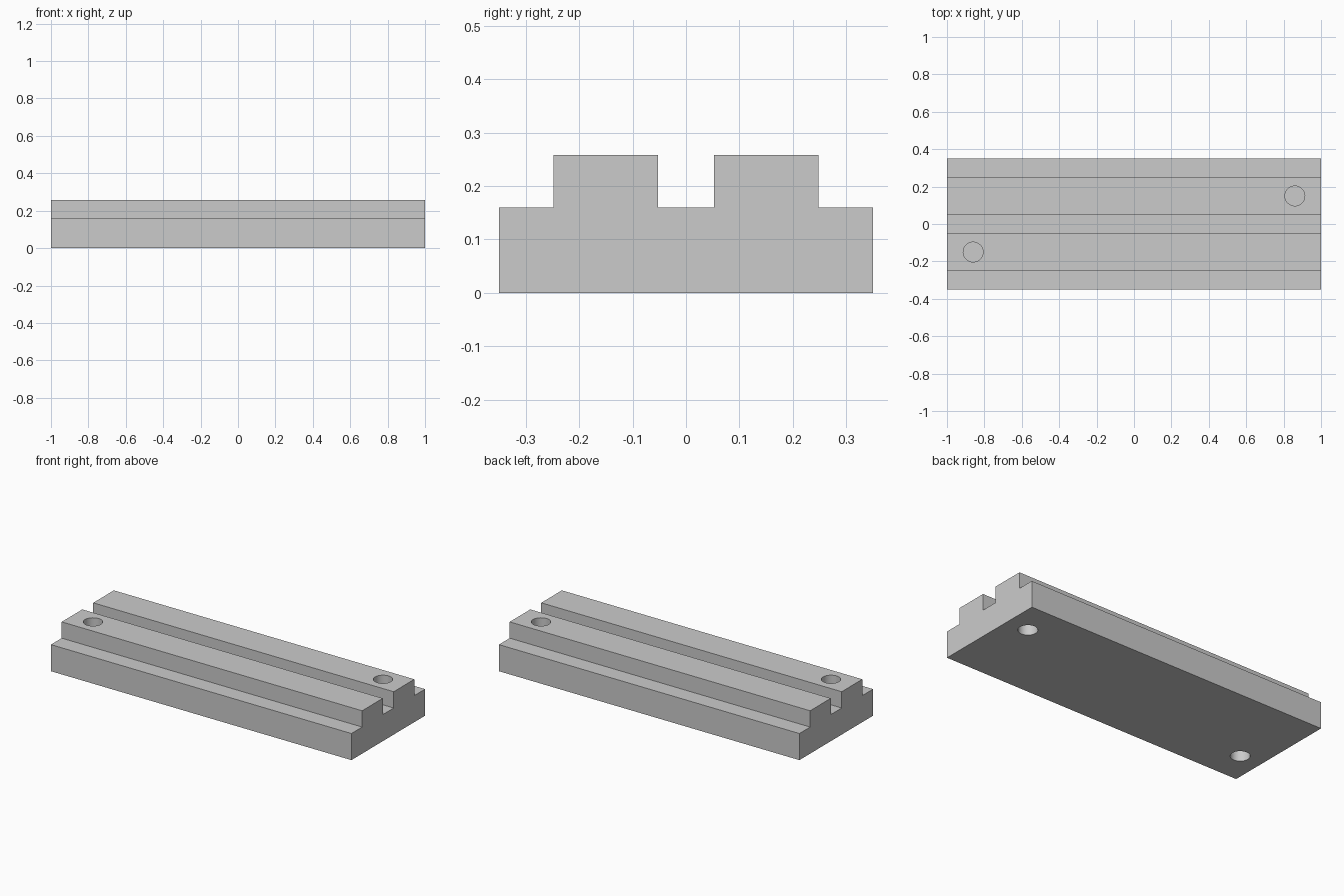
import bpy
import bmesh
from mathutils import Matrix

cube = bpy.data.objects.get("Cube")
if cube:
    bpy.data.objects.remove(cube, do_unlink=True)

grey = bpy.data.materials.new("plain_grey")
grey.use_nodes = True
colour = (0.6, 0.6, 0.6, 1)
grey.diffuse_color = colour
grey.node_tree.nodes["Principled BSDF"].inputs["Base Color"].default_value = colour

STEP, TOP = 0.16, 0.258
HOLE_RADIUS, HOLE_DEPTH = 0.053, 0.1


def add_object(name, bm):
    bmesh.ops.recalc_face_normals(bm, faces=bm.faces)
    mesh = bpy.data.meshes.new(name)
    bm.to_mesh(mesh)
    bm.free()
    mesh.materials.append(grey)
    obj = bpy.data.objects.new(name, mesh)
    bpy.context.collection.objects.link(obj)
    return obj


# Stepped rail: mirrored cross-section extruded along x
half = [(0.052, STEP), (0.052, TOP), (0.248, TOP), (0.248, STEP), (0.35, STEP), (0.35, 0)]
profile = half + [(-y, z) for y, z in reversed(half)]
bm = bmesh.new()
section = bm.faces.new([bm.verts.new((-1, y, z)) for y, z in profile])
extruded = bmesh.ops.extrude_face_region(bm, geom=[section])["geom"]
bmesh.ops.translate(bm, vec=(2, 0, 0), verts=[v for v in extruded if isinstance(v, bmesh.types.BMVert)])
rail = add_object("grooved_rail", bm)

# Round bores in diagonal corners, sunk from the top and the underside
bm = bmesh.new()
for side in (-1, 1):
    for z in (0, TOP):
        bmesh.ops.create_cone(bm, cap_ends=True, segments=48, radius1=HOLE_RADIUS,
                              radius2=HOLE_RADIUS, depth=2 * HOLE_DEPTH,
                              matrix=Matrix.Translation((side * 0.86, side * 0.15, z)))
cutter = add_object("bore_cutter", bm)
cutter.hide_render = True
cutter.hide_set(True)

bores = rail.modifiers.new("bores", "BOOLEAN")
bores.operation = "DIFFERENCE"
bores.solver = "EXACT"
bores.object = cutter

# Apply the cut, then smooth the bore walls only
bpy.context.view_layer.objects.active = rail
rail.select_set(True)
bpy.ops.object.modifier_apply(modifier=bores.name)
bpy.data.objects.remove(cutter, do_unlink=True)
bpy.ops.object.shade_smooth_by_angle(angle=0.6)
